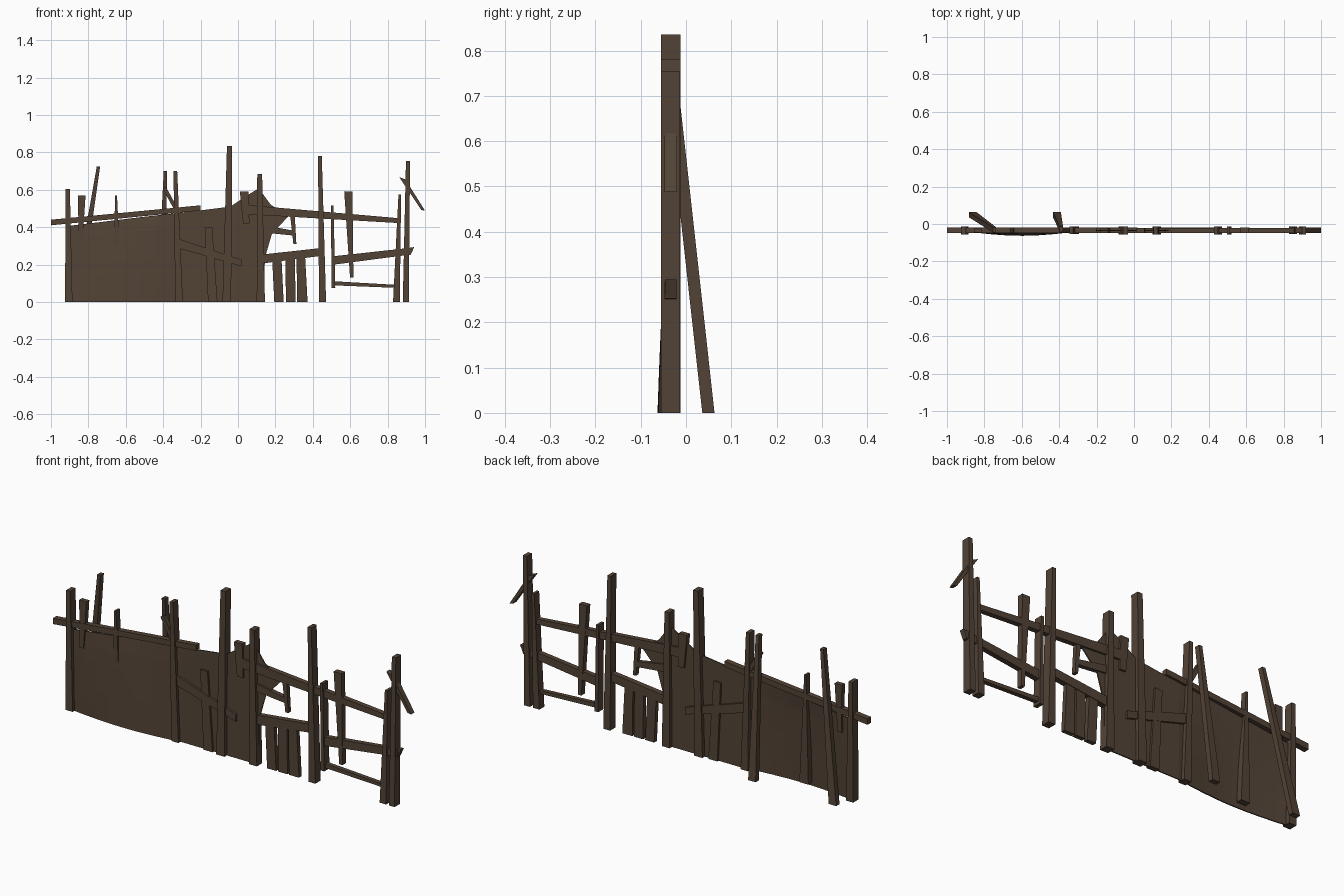
import bpy, bmesh, math

wood = bpy.data.materials.new("dark_brown_wood")
wood.diffuse_color = (0.085, 0.056, 0.037, 1)
Y = -0.034          # middle plane of the fence


def finish(name, bm):
    bmesh.ops.recalc_face_normals(bm, faces=bm.faces)
    me = bpy.data.meshes.new(name)
    bm.to_mesh(me)
    bm.free()
    me.materials.append(wood)
    ob = bpy.data.objects.new(name, me)
    bpy.context.collection.objects.link(ob)
    return ob


def slab(name, outline, depth, y_of=lambda z: Y):
    """Closed slab from an x,z outline, depth measured along y."""
    bm = bmesh.new()
    f = [bm.verts.new((x, y_of(z) - depth / 2, z)) for x, z in outline]
    b = [bm.verts.new((x, y_of(z) + depth / 2, z)) for x, z in outline]
    bm.faces.new(f)
    bm.faces.new(b[::-1])
    n = len(f)
    for i in range(n):
        j = (i + 1) % n
        bm.faces.new((f[i], b[i], b[j], f[j]))
    return finish(name, bm)


def upright(name, xb, zb, wb, xt, zt, wt, depth, y_of=lambda z: Y):
    return slab(name, [(xb - wb / 2, zb), (xb + wb / 2, zb),
                       (xt + wt / 2, zt), (xt - wt / 2, zt)], depth, y_of)


def rail(name, xl, zl, hl, xr, zr, hr, depth):
    return slab(name, [(xl, zl - hl / 2), (xr, zr - hr / 2),
                       (xr, zr + hr / 2), (xl, zl + hl / 2)], depth)


# Main posts: base x, z, width, top x, z, width, depth
posts = [
    (-0.905, 0, 0.040, -0.91, 0.605, 0.022, 0.043),
    (-0.315, 0, 0.040, -0.335, 0.70, 0.020, 0.040),
    (-0.060, 0, 0.046, -0.045, 0.835, 0.028, 0.043),
    (0.122, 0, 0.044, 0.116, 0.683, 0.026, 0.043),
    (0.452, 0, 0.038, 0.438, 0.78, 0.020, 0.043),
    (0.847, 0, 0.036, 0.865, 0.575, 0.014, 0.040),
    (0.897, 0, 0.032, 0.909, 0.755, 0.022, 0.042),
    (0.510, 0.075, 0.020, 0.504, 0.515, 0.014, 0.042),
]
for i, p in enumerate(posts):
    upright(f"post_{i+1}", *p)

# Loose upright slats
slats = [
    (-0.842, 0.33, 0.022, -0.835, 0.57, 0.040, 0.024),
    (-0.645, 0.02, 0.050, -0.652, 0.57, 0.010, 0.030),
    (-0.135, 0, 0.050, -0.158, 0.40, 0.040, 0.026),
    (0.044, 0.42, 0.034, 0.033, 0.59, 0.046, 0.026),
    (0.219, 0, 0.050, 0.208, 0.225, 0.050, 0.022),
    (0.282, 0, 0.052, 0.279, 0.235, 0.050, 0.022),
    (0.344, 0, 0.056, 0.336, 0.24, 0.046, 0.022),
    (0.608, 0.13, 0.018, 0.590, 0.59, 0.044, 0.028),
    (0.304, 0.31, 0.016, 0.292, 0.455, 0.024, 0.022),
]
for i, p in enumerate(slats):
    upright(f"slat_{i+1}", *p)

# Rails and crossing boards
rails = [
    (-1.0, 0.425, 0.030, -0.2, 0.503, 0.028, 0.028),
    (0.03, 0.495, 0.050, 0.86, 0.435, 0.026, 0.026),
    (0.13, 0.230, 0.048, 0.44, 0.267, 0.042, 0.028),
    (0.51, 0.222, 0.045, 0.925, 0.272, 0.036, 0.026),
    (0.51, 0.100, 0.022, 0.84, 0.084, 0.016, 0.022),
    (-0.31, 0.310, 0.050, 0.02, 0.208, 0.036, 0.028),
    (0.13, 0.392, 0.040, 0.30, 0.368, 0.026, 0.022),
]
for i, p in enumerate(rails):
    rail(f"rail_{i+1}", *p)

# Splintered end of the middle rail and the broken diagonal pieces
slab("rail_splinter", [(0.91, 0.25), (0.924, 0.253), (0.942, 0.294), (0.91, 0.288)], 0.025)
slab("hanging_splinter", [(0.862, 0.668), (0.895, 0.655), (1.0, 0.488), (0.98, 0.492)], 0.028)
slab("small_splinter", [(-0.402, 0.605), (-0.385, 0.615), (-0.33, 0.515), (-0.342, 0.495)], 0.022)

# Leaning braces with feet behind the fence
lean = lambda z: 0.0495 - 0.111 * z
upright("brace_1", -0.862, 0, 0.042, -0.746, 0.725, 0.018, 0.027, lean)
upright("brace_2", -0.412, 0, 0.042, -0.388, 0.70, 0.018, 0.027, lean)

# Large sheet, bulging forward near its bottom edge
top = [(-0.92, 0.405), (-0.55, 0.45), (-0.2, 0.49), (-0.04, 0.51),
       (0.04, 0.565), (0.11, 0.607), (0.142, 0.565)]


def top_z(x):
    for (a, za), (b, zb) in zip(top, top[1:]):
        if x <= b:
            return za + (zb - za) * (x - a) / (b - a)
    return top[-1][1]


xs = sorted({-0.92 + 0.08 * i for i in range(14)} | {p[0] for p in top})
bm = bmesh.new()
T, R = 0.006, 6
grid = []
for x in xs:
    t = min(1, max(0, (x + 0.92) / 0.64))
    bulge = 0.026 * math.sin(math.pi * t)
    col = []
    for r in range(R + 1):
        y = Y - bulge * (1 - r / R) ** 0.6
        z = top_z(x) * r / R
        col.append((bm.verts.new((x, y - T / 2, z)), bm.verts.new((x, y + T / 2, z))))
    grid.append(col)
for a, b in zip(grid, grid[1:]):
    for r in range(R):
        for s in (0, 1):
            bm.faces.new((a[r][s], b[r][s], b[r + 1][s], a[r + 1][s]))
    for r in (0, R):
        bm.faces.new((a[r][0], b[r][0], b[r][1], a[r][1]))
for col in (grid[0], grid[-1]):
    for r in range(R):
        bm.faces.new((col[r][0], col[r + 1][0], col[r + 1][1], col[r][1]))
finish("sheet", bm)

# Torn flap past the sheet's right edge
slab("torn_flap", [(0.135, 0.12), (0.148, 0.25), (0.18, 0.36), (0.215, 0.40),
                   (0.28, 0.47), (0.22, 0.492), (0.175, 0.52), (0.135, 0.575)], T)
